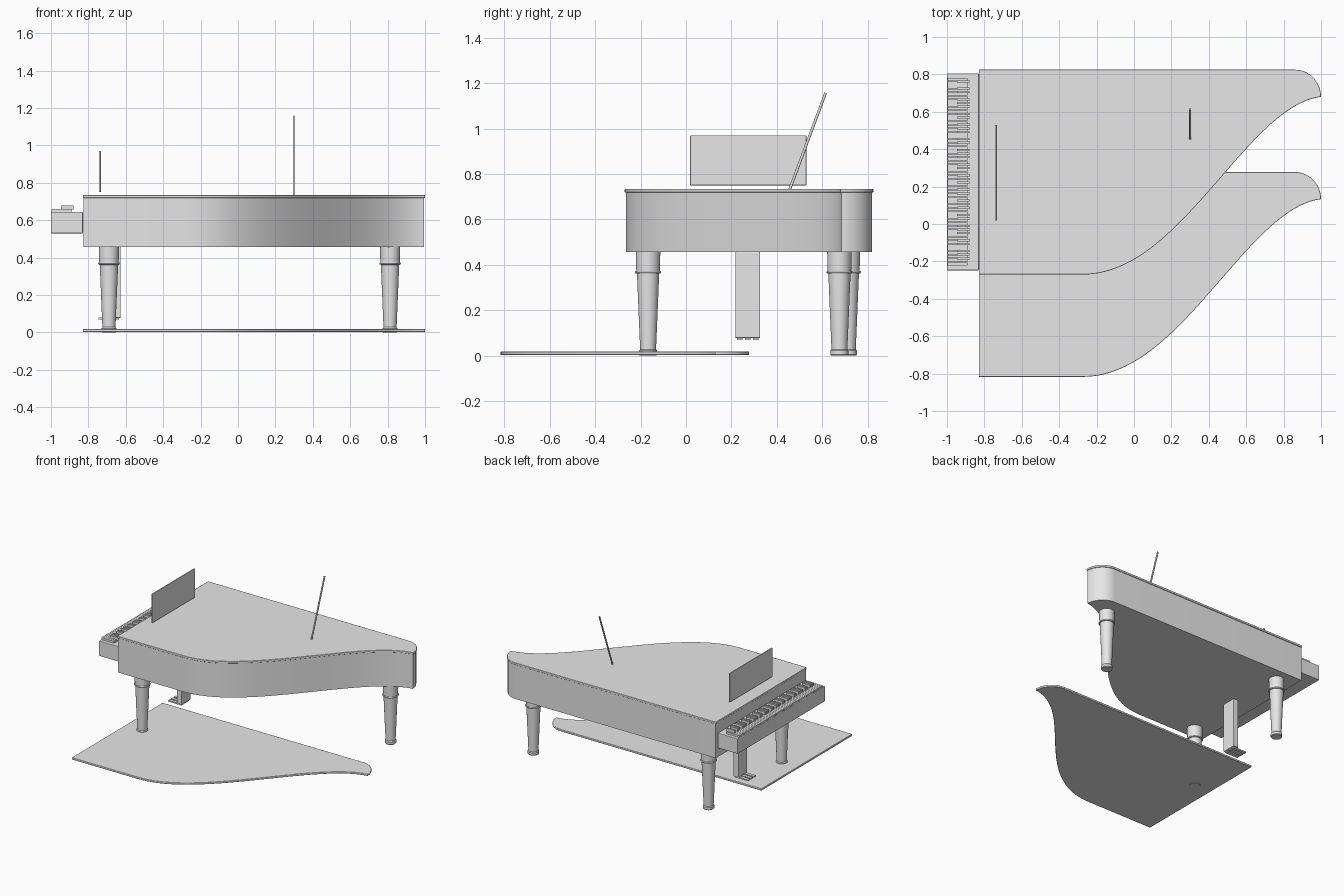
import bpy, bmesh, math
from mathutils import Vector

if "Cube" in bpy.data.objects:
    bpy.data.objects.remove(bpy.data.objects["Cube"])

grey = bpy.data.materials.new("light_grey")
grey.diffuse_color = (0.8, 0.8, 0.8, 1)
grey.use_nodes = True
grey.node_tree.nodes["Principled BSDF"].inputs["Base Color"].default_value = grey.diffuse_color


def finish(name, bm, bevel=0.0, smooth=True):
    bmesh.ops.recalc_face_normals(bm, faces=bm.faces)
    me = bpy.data.meshes.new(name)
    bm.to_mesh(me)
    bm.free()
    me.materials.append(grey)
    ob = bpy.data.objects.new(name, me)
    bpy.context.collection.objects.link(ob)
    if bevel:
        m = ob.modifiers.new("bevel", "BEVEL")
        m.width, m.segments, m.limit_method = bevel, 2, "ANGLE"
        m.angle_limit = math.radians(50)
    if smooth:
        bpy.ops.object.select_all(action="DESELECT")
        ob.select_set(True)
        bpy.context.view_layer.objects.active = ob
        bpy.ops.object.shade_smooth_by_angle(angle=math.radians(35))
    return ob


def add_box(bm, x0, x1, y0, y1, z0, z1):
    v = bmesh.ops.create_cube(bm, size=1)["verts"]
    bmesh.ops.scale(bm, vec=(x1 - x0, y1 - y0, z1 - z0), verts=v)
    bmesh.ops.translate(bm, vec=((x0 + x1) / 2, (y0 + y1) / 2, (z0 + z1) / 2), verts=v)


def box(name, *dims, bevel=0.0):
    bm = bmesh.new()
    add_box(bm, *dims)
    return finish(name, bm, bevel, False)


def outline(inset=0.0):
    """Grand piano plan: straight keyboard end and spine, S-curved side, rounded tail."""
    p = [Vector((-0.83, 0.825)), Vector((-0.83, -0.27))]
    a, b, c, d = (Vector(q) for q in ((-0.27, -0.27), (0.25, -0.27), (0.6, 0.63), (1.0, 0.68)))
    for i in range(41):
        t = i / 40
        p.append(a * (1 - t)**3 + b * 3 * t * (1 - t)**2 + c * 3 * t * t * (1 - t) + d * t**3)
    for i in range(1, 13):
        t = math.pi / 2 * i / 12
        p.append(Vector((0.86 + 0.14 * math.cos(t), 0.68 + 0.145 * math.sin(t))))
    if not inset:
        return p
    out = []
    for i, q in enumerate(p):
        e1 = (q - p[i - 1]).normalized()
        e2 = (p[(i + 1) % len(p)] - q).normalized()
        n1, n2 = Vector((-e1.y, e1.x)), Vector((-e2.y, e2.x))
        out.append(q + (n1 + n2) * inset / (1 + n1.dot(n2)))
    return out


def slab(name, z0, z1, inset=0.0, dy=0.0, bevel=0.0):
    bm = bmesh.new()
    f = bm.faces.new([bm.verts.new((q.x, q.y + dy, z0)) for q in outline(inset)])
    top = bmesh.ops.extrude_face_region(bm, geom=[f])["geom"]
    bmesh.ops.translate(bm, vec=(0, 0, z1 - z0),
                        verts=[g for g in top if isinstance(g, bmesh.types.BMVert)])
    return finish(name, bm, bevel)


# Case, lid, and the matching panel lying on the floor
slab("piano_case", 0.457, 0.719, inset=0.005)
slab("lid", 0.719, 0.735, bevel=0.003)
slab("floor_panel", 0.003, 0.018, dy=-0.547, bevel=0.003)

# Turned legs
PROFILE = [(0, 0), (0.036, 0), (0.04, 0.005), (0.04, 0.022), (0.035, 0.028), (0.049, 0.362),
           (0.055, 0.363), (0.058, 0.368), (0.055, 0.373), (0.052, 0.374), (0.054, 0.46), (0, 0.46)]


def leg(name, x, y):
    bm = bmesh.new()
    vs = [bm.verts.new((x + r, y, z)) for r, z in PROFILE]
    es = [bm.edges.new(e) for e in zip(vs, vs[1:])]
    bmesh.ops.spin(bm, geom=vs + es, cent=(x, y, 0), axis=(0, 0, 1),
                   angle=math.tau, steps=32, use_duplicate=False)
    bmesh.ops.remove_doubles(bm, verts=bm.verts, dist=1e-5)
    finish(name, bm)


leg("front_leg", -0.69, -0.167)
leg("back_leg", -0.69, 0.713)
leg("tail_leg", 0.813, 0.676)

# Keyboard: key bed, 52 white keys, 36 black keys (bass at +y)
box("key_bed", -1.0, -0.83, -0.248, 0.805, 0.53, 0.645, bevel=0.004)
white, black = bmesh.new(), bmesh.new()
top, pitch = 0.782, 1.004 / 52
for i in range(52):
    y = top - i * pitch
    add_box(white, -0.998, -0.89, y - pitch + 0.001, y - 0.001, 0.644, 0.66)
    if i < 51 and i % 7 in (0, 2, 3, 5, 6):
        yb = y - pitch
        add_box(black, -0.947, -0.88, yb - 0.0055, yb + 0.0055, 0.657, 0.68)
finish("white_keys", white, smooth=False)
finish("black_keys", black, smooth=False)

# Music desk
box("music_desk", -0.743, -0.733, 0.018, 0.53, 0.75, 0.97, bevel=0.003)

# Lid prop stick
bm = bmesh.new()
a, b = Vector((0.3, 0.457, 0.733)), Vector((0.3, 0.615, 1.157))
bmesh.ops.create_cone(bm, cap_ends=True, segments=12, radius1=0.006, radius2=0.006,
                      depth=(b - a).length)
bmesh.ops.transform(bm, verts=bm.verts, matrix=(b - a).to_track_quat("Z", "Y").to_matrix().to_4x4())
bmesh.ops.translate(bm, vec=(a + b) / 2, verts=bm.verts)
finish("prop_stick", bm)

# Pedal post and three pedals
box("pedal_post", -0.67, -0.627, 0.217, 0.327, 0.078, 0.457, bevel=0.004)
bm = bmesh.new()
for y in (0.237, 0.272, 0.307):
    add_box(bm, -0.746, -0.635, y - 0.012, y + 0.012, 0.069, 0.079)
finish("pedals", bm, smooth=False)
